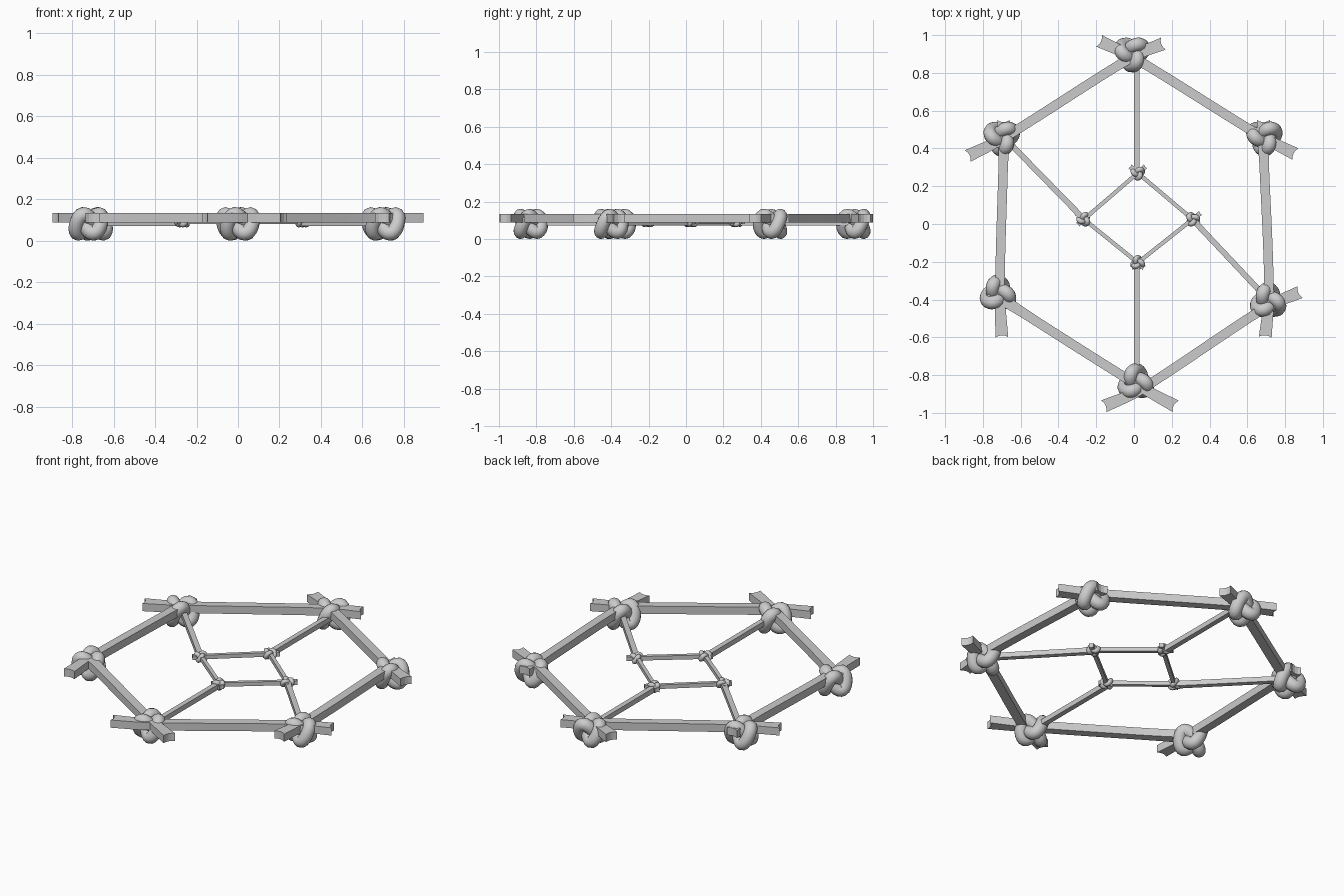
import bpy, bmesh, math
from mathutils import Vector

if "Cube" in bpy.data.objects:
    bpy.data.objects.remove(bpy.data.objects["Cube"])


def catmull(pts, n=8):
    # smooth path through the given plan points
    p = [Vector(q) for q in pts]
    p = [2 * p[0] - p[1]] + p + [2 * p[-1] - p[-2]]
    out = []
    for i in range(1, len(p) - 2):
        a, b, c, d = p[i - 1:i + 3]
        dist = (c - b).length
        mb = (c - a) * dist / (((b - a).length + dist) or 1)
        mc = (d - b) * dist / (((d - c).length + dist) or 1)
        for k in range(n):
            t = k / n
            out.append(b * (2*t**3 - 3*t*t + 1) + mb * (t**3 - 2*t*t + t)
                       + c * (3*t*t - 2*t**3) + mc * (t**3 - t*t))
    return out + [p[-2]]


def stick(name, pts, width, flare, z0, z1):
    # flat-sided stick with flared, hollowed ends
    path = catmull(pts)
    m = len(path) - 1
    bm = bmesh.new()
    rings = []
    lat = [-1, -0.5, 0, 0.5, 1]
    for i, p in enumerate(path):
        d = (path[min(i + 1, m)] - path[max(i - 1, 0)]).normalized()
        nrm = Vector((-d.y, d.x))
        end = min((p - path[0]).length, (p - path[-1]).length)
        w = width / 2 + (flare - width) / 2 * max(0, 1 - end / (flare * 3.5))
        sign = 1 if i == 0 else (-1 if i == m else 0)
        ring = []
        for z, order in ((z1, lat), (z0, lat[::-1])):
            for v in order:
                q = p + nrm * v * w + d * sign * flare * 0.16 * (1 - v * v)
                ring.append(bm.verts.new((q.x, q.y, z)))
        rings.append(ring)
    for a, b in zip(rings, rings[1:]):
        for j in range(10):
            k = (j + 1) % 10
            bm.faces.new((a[j], a[k], b[k], b[j]))
    for r in (rings[0], rings[-1]):
        for j in range(4):
            bm.faces.new((r[j], r[j + 1], r[8 - j], r[9 - j]))
    bmesh.ops.recalc_face_normals(bm, faces=bm.faces)
    me = bpy.data.meshes.new(name)
    bm.to_mesh(me)
    bm.free()
    bpy.context.collection.objects.link(bpy.data.objects.new(name, me))


def knot(name, x, y, zc, radius, half_h, tube, turn):
    # trefoil rope binding
    cu = bpy.data.curves.new(name, 'CURVE')
    cu.dimensions = '3D'
    cu.bevel_depth = tube
    cu.bevel_resolution = 4
    n = 60
    sp = cu.splines.new('POLY')
    sp.points.add(n - 1)
    sp.use_cyclic_u = True
    s = (radius - tube) / 3
    c, sn = math.cos(turn), math.sin(turn)
    for i in range(n):
        t = math.tau * i / n
        u = s * (math.sin(t) + 2 * math.sin(2 * t))
        v = s * (math.cos(t) - 2 * math.cos(2 * t))
        sp.points[i].co = (x + u * c - v * sn, y + u * sn + v * c,
                           zc - (half_h - tube) * math.sin(3 * t), 1)
    sp.use_smooth = True
    bpy.context.collection.objects.link(bpy.data.objects.new(name, cu))


# outer hexagon of crossed sticks
beams = {
    "frame_upper_left": [(-.88, .36), (-.70, .45), (0, .89), (.155, .955)],
    "frame_upper_right": [(-.185, .97), (0, .88), (.68, .46), (.855, .37)],
    "frame_left": [(-.69, .55), (-.69, .40), (-.71, -.34), (-.70, -.60)],
    "frame_right": [(.685, .55), (.685, .42), (.715, -.36), (.695, -.60)],
    "frame_lower_left": [(-.76, -.35), (-.68, -.41), (.03, -.86), (.22, -.965)],
    "frame_lower_right": [(-.16, -.965), (.03, -.88), (.70, -.44), (.88, -.36)],
}
for name, pts in beams.items():
    stick(name, pts, 0.05, 0.068, 0.088, 0.134)

# rope knots on the outer corners
outer = [(-.01, .905, 0), (-.70, .46, 0), (.69, .46, 0),
         (-.72, -.37, math.pi), (.71, -.41, math.pi), (.01, -.84, math.pi)]
for i, (x, y, turn) in enumerate(outer):
    knot(f"outer_knot_{i}", x, y, 0.081, 0.103, 0.081, 0.036, turn)

# spokes joining the diamond to the frame
spokes = {
    "spoke_top": [(.015, .88), (.015, .24)],
    "spoke_bottom": [(.015, -.83), (.015, -.18)],
    "spoke_left": [(-.68, .45), (-.25, .01)],
    "spoke_right": [(.29, .045), (.70, -.39)],
}
for name, pts in spokes.items():
    stick(name, pts, 0.03, 0.032, 0.072, 0.102)

# inner diamond
N, S, W, E = (.02, .27), (.02, -.205), (-.265, .025), (.31, .025)


def extended(a, b, ea, eb):
    a, b = Vector(a), Vector(b)
    d = (b - a).normalized()
    return [a - d * ea, b + d * eb]


for name, a, b in (("diamond_upper_left", W, N), ("diamond_upper_right", E, N),
                   ("diamond_lower_left", S, W), ("diamond_lower_right", S, E)):
    stick(name, extended(a, b, .045, .055), 0.021, 0.026, 0.080, 0.104)

# small knots on the diamond
for i, ((x, y), turn) in enumerate(((N, 0), (S, math.pi), (W, .5), (E, -.5))):
    knot(f"inner_knot_{i}", x, y, 0.092, 0.041, 0.028, 0.014, turn)
